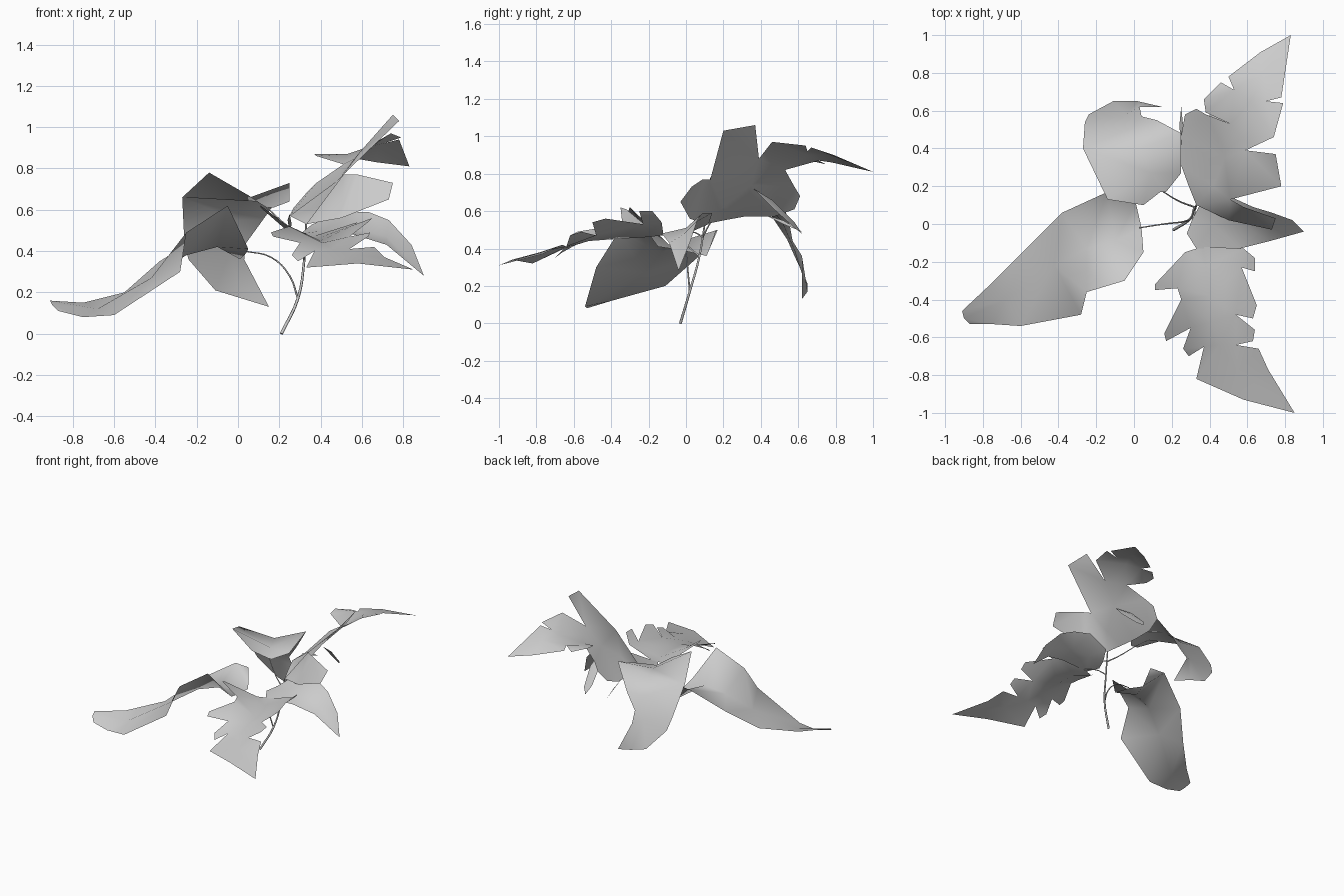
import bpy
from mathutils import Vector
from mathutils.geometry import delaunay_2d_cdt

default = bpy.data.objects.get("Cube")
if default:
    bpy.data.objects.remove(default, do_unlink=True)

CM = 0.01  # leaf and stem points are given in hundredths


def make_material(name, color):
    mat = bpy.data.materials.new(name)
    mat.use_nodes = True
    mat.diffuse_color = color
    mat.node_tree.nodes["Principled BSDF"].inputs["Base Color"].default_value = color
    return mat


grey = make_material("pale grey", (0.6, 0.6, 0.6, 1))


def leaf(name, rib, left, right, lean=0):
    """A blade of one layer, bounded by its two edges and creased along its rib.

    The outline is laid flat to fill it with triangles; lean unrolls a blade
    that hangs down towards the back.
    """
    points = [Vector(p) * CM for p in rib + left + right]
    n, m, total = len(rib), len(left), len(points)
    outline = [0, *range(n, n + m), n - 1, *reversed(range(n + m, total))]
    edges = list(zip(outline, outline[1:] + outline[:1]))
    edges += [(k, k + 1) for k in range(n - 1)]
    flat = [Vector((p.x, p.y - lean * p.z)) for p in points]
    result = delaunay_2d_cdt(flat, edges, [], 1, 0.00001)
    triangles, origin = result[2], result[3]
    faces = [[origin[v][0] for v in tri] for tri in triangles
             if all(origin[v] for v in tri)]
    mesh = bpy.data.meshes.new(name)
    mesh.from_pydata(points, [], faces)
    mesh.polygons.foreach_set("use_smooth", [True] * len(mesh.polygons))
    mesh.materials.append(grey)
    obj = bpy.data.objects.new(name, mesh)
    bpy.context.collection.objects.link(obj)
    return obj


def stem(name, path, radius):
    """A thin bevelled curve through the path, slimmer at its end."""
    curve = bpy.data.curves.new(name, "CURVE")
    curve.dimensions = "3D"
    curve.bevel_depth = radius
    curve.bevel_resolution = 1
    curve.resolution_u = 4
    curve.use_fill_caps = True
    spline = curve.splines.new("BEZIER")
    spline.bezier_points.add(len(path) - 1)
    for k, (point, pos) in enumerate(zip(spline.bezier_points, path)):
        point.co = Vector(pos) * CM
        point.handle_left_type = point.handle_right_type = "AUTO"
        point.radius = 1 - 0.4 * k / (len(path) - 1)
    curve.materials.append(grey)
    obj = bpy.data.objects.new(name, curve)
    bpy.context.collection.objects.link(obj)
    return obj


# Broad plain leaf reaching out to the front right, folded up at its base
leaf("broad_low_leaf",
     rib=[(4, -2, 39), (-10, -9, 42), (-25, -13, 38), (-42, -22, 27),
          (-68, -40, 12), (-90, -50, 14)],
     left=[(5, -15, 41), (-5, -30, 62), (-25, -36, 49), (-28, -48, 30),
           (-60, -54, 9), (-75, -53, 8), (-87, -53, 11)],
     right=[(1, 11, 36), (-2, 16, 50), (-14, 17, 50), (-38, 6, 35),
            (-55, -11, 20), (-75, -31, 15), (-91, -46, 16)])

# Broad plain leaf at the back, bending over and hanging down
leaf("broad_hanging_leaf", lean=1,
     rib=[(14, 17, 61), (9, 27, 64), (3, 40, 65), (-1, 51, 55),
          (-4, 58, 39), (2, 65, 17)],
     left=[(5, 10, 67), (-14, 13, 78), (-27, 40, 66), (-26, 54, 45),
           (-24, 58, 36), (-11, 65, 21)],
     right=[(17, 17, 61), (25, 27, 64), (25, 48, 73), (12, 55, 55),
            (4, 57, 44), (3, 62, 36), (15, 62, 13)])

# Large lobed leaf rising to the back left
leaf("tall_lobed_leaf",
     rib=[(33, 10, 53), (42, 20, 62), (48, 35, 74), (57, 46, 85),
          (62, 65, 90), (68, 79, 90), (83, 100, 81)],
     left=[(29, 20, 55), (25, 31, 57), (25, 47, 57), (27, 58, 61), (33, 61, 68),
           (38, 58, 73), (51, 53, 82), (38, 59, 86), (37, 66, 87), (46, 75, 85),
           (53, 71, 87), (50, 78, 86), (67, 91, 83)],
     right=[(50, 2, 56), (73, -3, 65), (75, 3, 73), (58, 9, 77), (51, 13, 77),
            (78, 20, 103), (75, 37, 106), (59, 39, 88), (74, 46, 97),
            (79, 64, 95), (70, 65, 92), (78, 67, 94)])

# Deeply lobed leaf reaching to the front
leaf("front_lobed_leaf",
     rib=[(36, -12, 47), (38, -22, 46), (40, -38, 45), (41, -52, 44),
          (45, -64, 41), (55, -78, 38), (85, -100, 31)],
     left=[(27, -15, 47), (11, -32, 61), (11, -35, 62), (23, -34, 53),
           (25, -40, 52), (16, -58, 49), (17, -62, 47), (30, -55, 44),
           (26, -66, 38), (29, -70, 35), (37, -65, 40), (33, -82, 32),
           (58, -93, 34)],
     right=[(58, -13, 54), (64, -18, 60), (64, -25, 60), (57, -23, 53),
            (65, -43, 56), (63, -50, 54), (54, -48, 47), (64, -56, 49),
            (63, -62, 47), (54, -64, 41), (66, -66, 42), (71, -77, 37)])

# Small pointed leaf on the left side, tip bent down
leaf("small_side_leaf",
     rib=[(31, 3, 49), (42, 0, 50), (56, 0, 51), (72, -2, 47), (90, -4, 28)],
     left=[(36, 12, 53), (52, 14, 59), (63, 9, 59), (73, 6, 55), (84, 2, 43)],
     right=[(28, -5, 48), (33, -13, 47), (56, -13, 48), (72, -9, 43)])

# Narrow drooping lobe beneath the tall leaf, and a sliver along its edge
leaf("drooping_lobe",
     rib=[(47, 36, 72), (45, 50, 62), (43, 62, 48)],
     left=[(41, 46, 66), (40, 58, 54)],
     right=[(50, 46, 62), (47, 58, 51)])
leaf("edge_sliver",
     rib=[(25, 42, 58), (25, 52, 54), (25, 62, 49)],
     left=[(24, 52, 55)],
     right=[(26, 52, 53)])

# Main stem and the stalks that carry the leaves
stem("main_stem", [(21, -3, 0), (29, 2, 17), (32, 7, 35), (33, 10, 53)], 0.008)
stalks = {
    "low_leaf_stalk": [(29, 2, 17), (25, 1, 28), (16, 0, 37), (3, -2, 40)],
    "hanging_leaf_stalk": [(32, 9, 46), (24, 12, 52), (14, 18, 61)],
    "front_leaf_stalk": [(32, 7, 36), (33, -3, 44), (36, -12, 47)],
    "side_leaf_stalk": [(32, 9, 46), (31, 6, 48), (31, 3, 49)],
}
for stalk_name, stalk_path in stalks.items():
    stem(stalk_name, stalk_path, 0.005)
